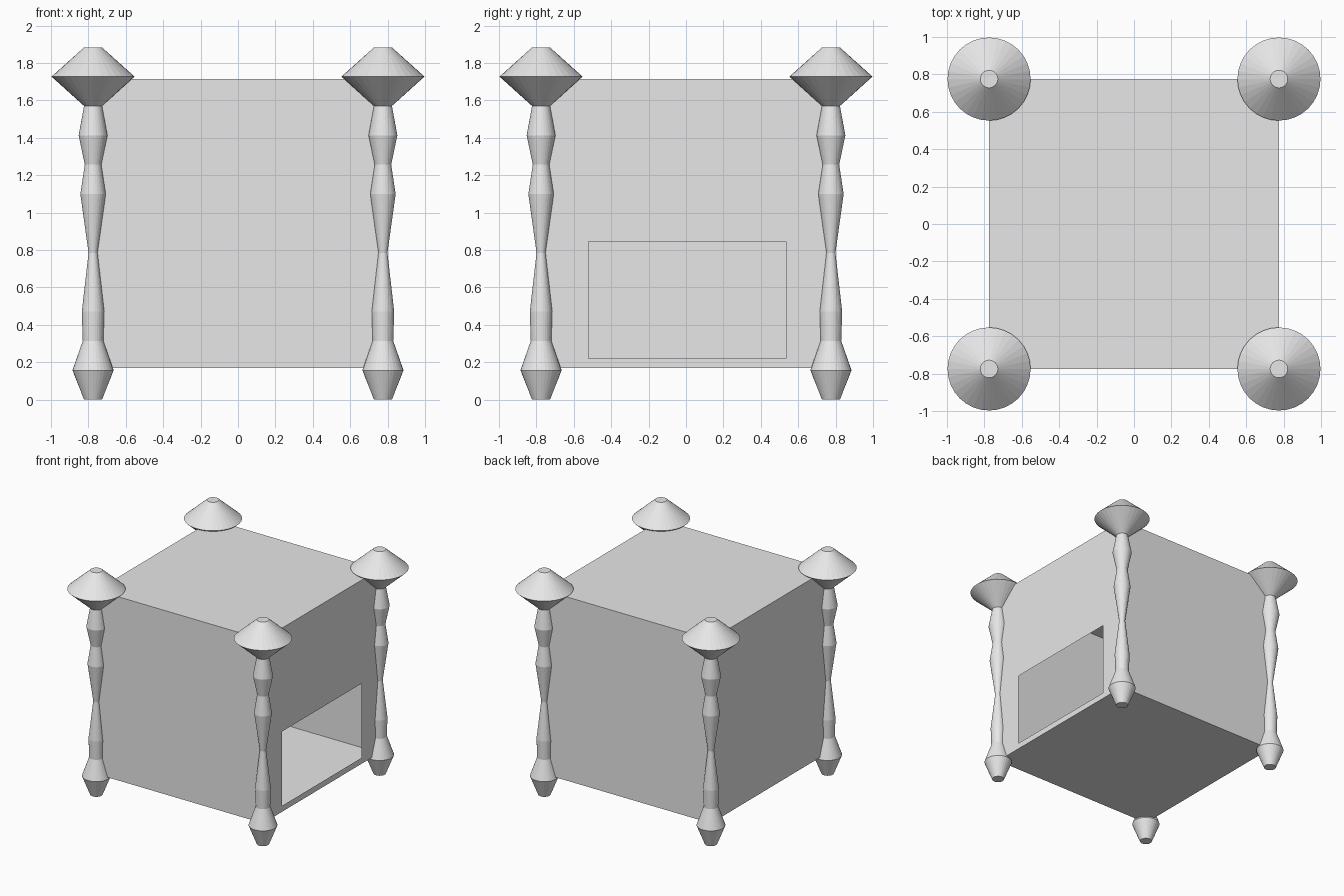
import bpy, bmesh, math
from mathutils import Matrix

cube = bpy.data.objects.get("Cube")
if cube:
    bpy.data.objects.remove(cube)

grey = bpy.data.materials.new("light grey")
grey.use_nodes = True
colour = (0.8, 0.8, 0.8, 1)
grey.diffuse_color = colour
grey.node_tree.nodes["Principled BSDF"].inputs["Base Color"].default_value = colour

HALF = 0.775          # half width of the box, and the post centres
BOTTOM, TOP = 0.17, 1.715


def add_object(name, bm):
    mesh = bpy.data.meshes.new(name)
    bm.to_mesh(mesh)
    bm.free()
    mesh.materials.append(grey)
    obj = bpy.data.objects.new(name, mesh)
    bpy.context.collection.objects.link(obj)
    return obj


# Hollow thin-walled box with a rectangular opening in its +x wall
bm = bmesh.new()
bmesh.ops.create_cube(bm, size=1, matrix=Matrix.Translation((0, 0, (BOTTOM + TOP) / 2))
                      @ Matrix.Diagonal((2 * HALF, 2 * HALF, TOP - BOTTOM, 1)))
wall = max(bm.faces, key=lambda f: f.calc_center_median().x)
bmesh.ops.inset_individual(bm, faces=[wall], thickness=0.1)
for v in wall.verts:
    v.co.y = 0.535 if v.co.y > 0 else -0.52
    v.co.z = 0.845 if v.co.z > 1 else 0.22
bmesh.ops.delete(bm, geom=[wall], context='FACES_ONLY')
add_object("box", bm)

# Turned corner post with a double-cone cap: (height step, radius)
STEP = 0.157
PROFILE = [(0, 0.048), (1, 0.11), (2, 0.055), (3, 0.06), (5, 0.024), (7, 0.068),
           (8, 0.044), (9, 0.077), (10, 0.048), (11, 0.222), (12, 0.047)]
SIDES = 32


def corner_post(name, x, y):
    bm = bmesh.new()
    rings = []
    for level, r in PROFILE:
        rings.append([bm.verts.new((x + r * math.cos(a), y + r * math.sin(a), level * STEP))
                      for a in (math.tau * i / SIDES for i in range(SIDES))])
    for low, high in zip(rings, rings[1:]):
        for i in range(SIDES):
            j = (i + 1) % SIDES
            bm.faces.new((low[i], low[j], high[j], high[i]))
    bm.faces.new(rings[0][::-1])
    bm.faces.new(rings[-1])
    add_object(name, bm)


for end, y in (("front", -HALF), ("back", HALF)):
    for side, x in (("right", -HALF), ("left", HALF)):
        corner_post(f"{end}_{side}_post", x, y)
